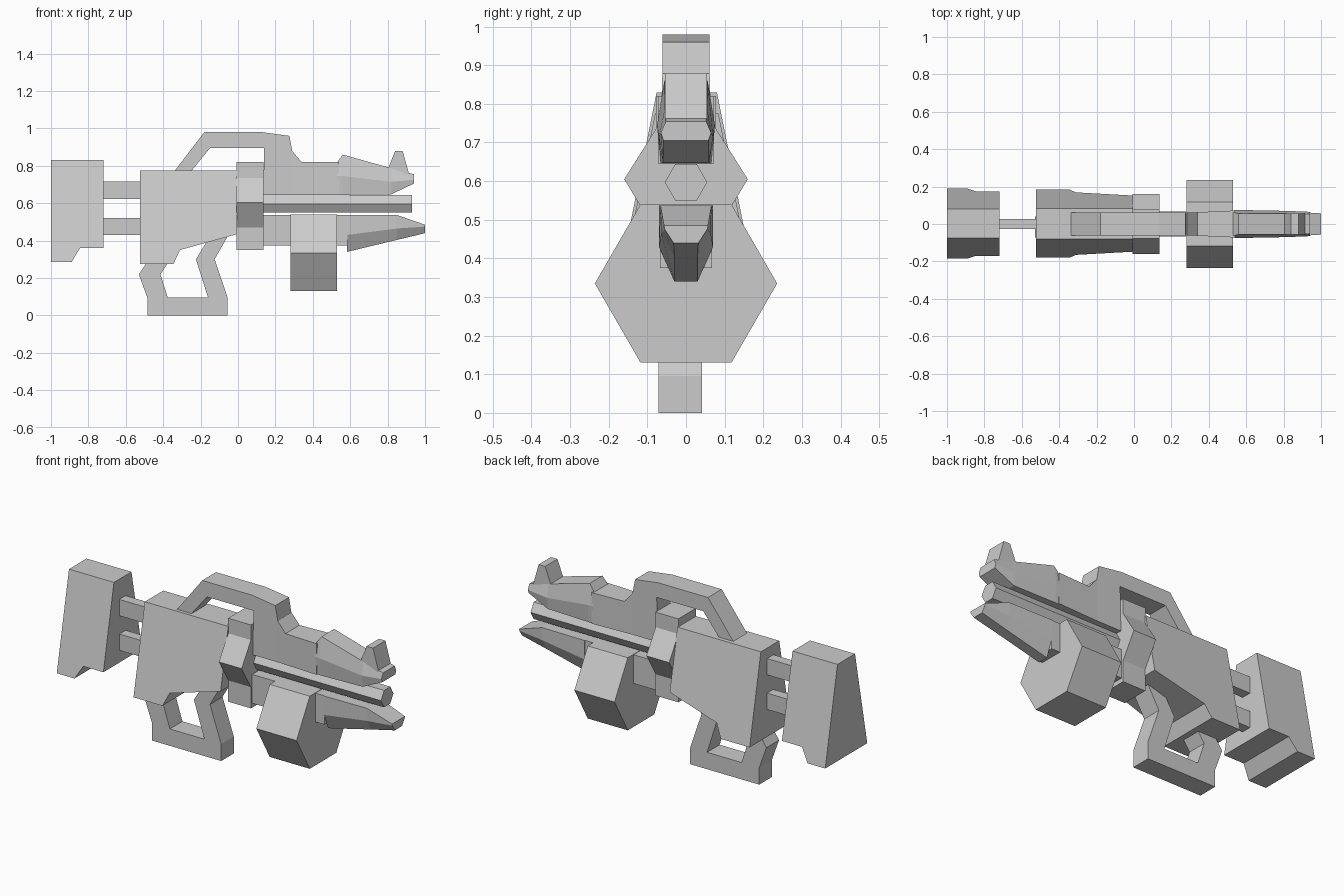
import bpy, bmesh, math

if "Cube" in bpy.data.objects:
    bpy.data.objects.remove(bpy.data.objects["Cube"])


def make_object(name, bm):
    bmesh.ops.recalc_face_normals(bm, faces=bm.faces)
    mesh = bpy.data.meshes.new(name)
    bm.to_mesh(mesh)
    bm.free()
    ob = bpy.data.objects.new(name, mesh)
    bpy.context.collection.objects.link(ob)
    return ob


def skin(name, rings):
    """Join matching rings of points and cap both ends."""
    bm = bmesh.new()
    loops = [[bm.verts.new(p) for p in ring] for ring in rings]
    n = len(loops[0])
    for a, b in zip(loops, loops[1:]):
        for i in range(n):
            j = (i + 1) % n
            bm.faces.new((a[i], a[j], b[j], b[i]))
    bm.faces.new(loops[0])
    bm.faces.new(loops[-1])
    return make_object(name, bm)


def side_profile(name, pts, half, y=0.0):
    """Side outline (x, z) thickened in y; half(x, z) is the half width."""
    return skin(name, [[(x, y + s * half(x, z), z) for x, z in pts] for s in (-1, 1)])


def mirrored_loft(name, sections):
    """Sections (x, [(half width, z) from top to bottom]) mirrored across y."""
    return skin(name, [[(x, w, z) for w, z in half] + [(x, -w, z) for w, z in reversed(half)]
                       for x, half in sections])


def along_x(name, x0, x1, half):
    return mirrored_loft(name, [(x0, half), (x1, half)])


def hexagon(r, cz):
    h = r * math.sin(math.pi / 3)
    return [(r / 2, cz + h), (r, cz), (r / 2, cz - h)]


# Shoulder stock, wider towards the bottom
side_profile("shoulder_stock",
             [(-1, .83), (-.72, .83), (-.72, .36), (-.845, .36), (-.89, .285), (-1, .285)],
             lambda x, z: .078 + (.83 - z) * .2, .002)

# Two rods joining stock and receiver
for name, z in (("upper_stock_rod", .67), ("lower_stock_rod", .475)):
    along_x(name, -.74, -.5, [(.028, z + .046), (.028, z - .046)])

# Receiver with tapered sides
side_profile("receiver",
             [(-.525, .775), (-.005, .775), (-.005, .435), (-.31, .35), (-.345, .275), (-.525, .275)],
             lambda x, z: .082 + (.775 - z) * .2, .002)

# Collar in front of the receiver, with pointed flanks
along_x("collar", -.007, .135,
        [(.078, .82), (.078, .735), (.16, .605), (.078, .47), (.078, .35)])

# Grip loop under the receiver
side_profile("grip_loop",
             [(-.455, .33), (-.53, .22), (-.485, .095), (-.485, 0), (-.055, 0), (-.055, .095),
              (-.125, .3), (-.045, .44), (-.14, .44), (-.225, .3), (-.16, .095),
              (-.375, .095), (-.415, .22), (-.34, .33)],
             lambda x, z: .056, -.015)

# Carry handle running into the upper shroud
side_profile("carry_handle",
             [(-.345, .765), (-.18, .98), (.13, .98), (.275, .96), (.29, .88), (.29, .645),
              (.135, .645), (.14, .895), (-.15, .895), (-.255, .765)],
             lambda x, z: .061)
mirrored_loft("upper_shroud", [
    (.285, [(.061, .885), (.061, .645)]),
    (.34, [(.063, .82), (.063, .645)]),
    (.54, [(.072, .82), (.072, .645)])])

# Upper muzzle jaw and front sight
mirrored_loft("upper_jaw", [
    (.53, [(.062, .82), (.073, .745), (.066, .645)]),
    (.56, [(.056, .86), (.075, .745), (.066, .645)]),
    (.82, [(.055, .787), (.07, .715), (.06, .648)]),
    (.94, [(.052, .755), (.065, .725), (.058, .705)])])
side_profile("front_sight",
             [(.80, .78), (.84, .88), (.88, .88), (.915, .755), (.90, .73), (.80, .73)],
             lambda x, z: .055)

# Six-sided barrel
along_x("barrel", .12, .93, hexagon(.055, .597))

# Lower shroud and lower muzzle jaw
along_x("lower_shroud", .13, .585, [(.067, .537), (.067, .375)])
mirrored_loft("lower_jaw", [
    (.583, [(.07, .537), (.07, .43), (.03, .34)]),
    (.85, [(.066, .537), (.064, .465), (.03, .404)]),
    (1.0, [(.057, .485), (.055, .475), (.032, .44)])])

# Six-sided magazine drum
along_x("magazine_drum", .28, .53, hexagon(.236, .335))
